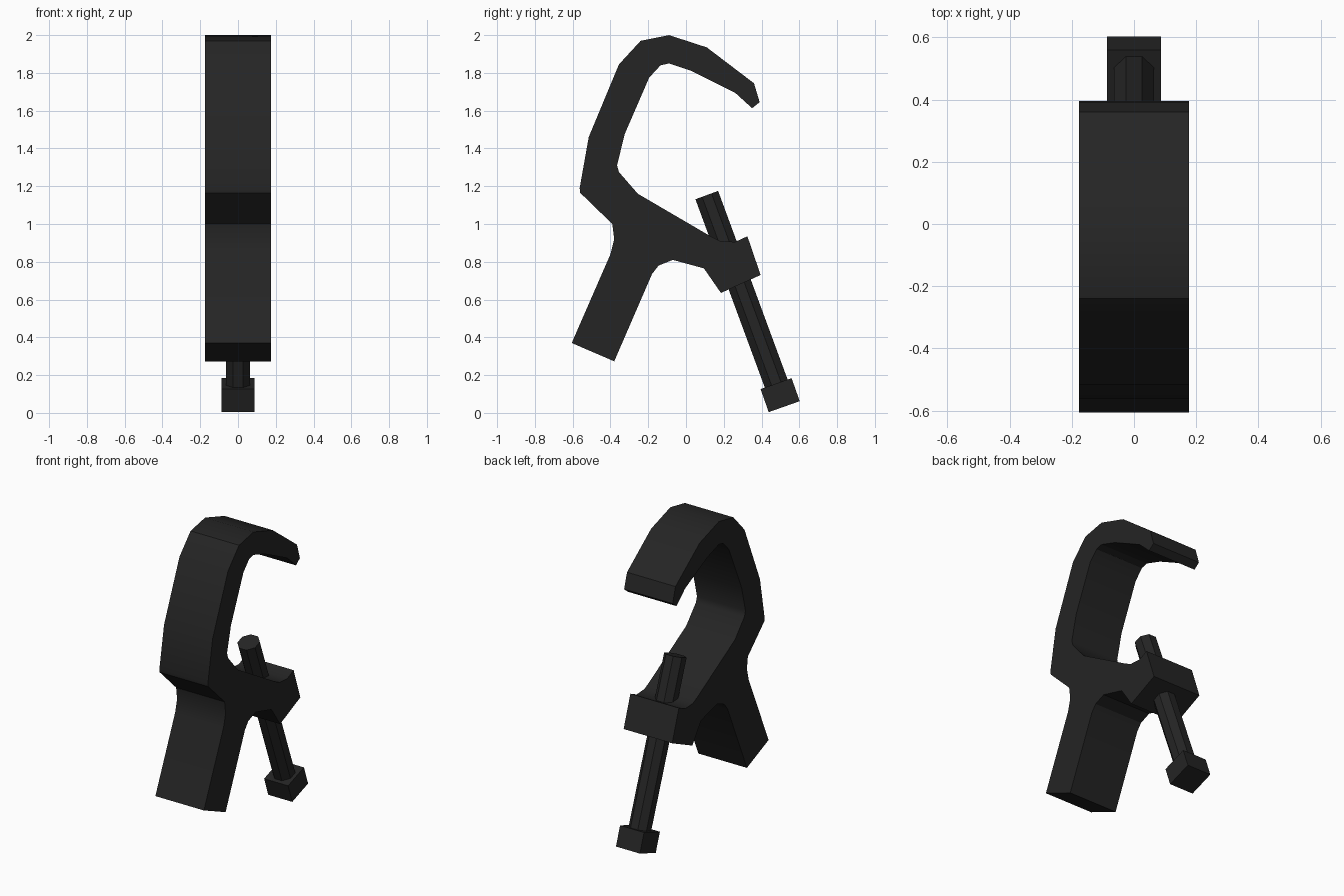
import bpy, bmesh, math
from mathutils import Matrix, Vector

cube = bpy.data.objects.get("Cube")
if cube:
    bpy.data.objects.remove(cube, do_unlink=True)

# Single black metal colour
black = bpy.data.materials.new("black_metal")
black.use_nodes = True
color = (0.018, 0.018, 0.018, 1)
black.diffuse_color = color
black.node_tree.nodes["Principled BSDF"].inputs["Base Color"].default_value = color


def add_object(name, bm):
    bmesh.ops.recalc_face_normals(bm, faces=bm.faces)
    mesh = bpy.data.meshes.new(name)
    bm.to_mesh(mesh)
    bm.free()
    mesh.materials.append(black)
    obj = bpy.data.objects.new(name, mesh)
    bpy.context.collection.objects.link(obj)
    bpy.ops.object.select_all(action='DESELECT')
    obj.select_set(True)
    bpy.context.view_layer.objects.active = obj
    bpy.ops.object.shade_smooth_by_angle(angle=math.radians(30))
    return obj


# Clamp body: side profile (y, z) extruded across the width
HALF_WIDTH = 0.176
leg_back = [(-.605, .37), (-.40, .84), (-.38, .92), (-.39, 1.0)]
hook_outer = [(-.56, 1.165), (-.563, 1.19), (-.515, 1.46), (-.355, 1.845),
              (-.24, 1.97), (-.09, 2.0), (.11, 1.935), (.36, 1.745)]
hook_inner = [(.39, 1.645), (.35, 1.613), (.26, 1.695), (.03, 1.81),
              (-.09, 1.85), (-.135, 1.84), (-.195, 1.775), (-.325, 1.475),
              (-.365, 1.31), (-.355, 1.275), (-.255, 1.16)]
screw_block = [(.13, .935), (.18, .91), (.26, .905), (.325, .935),
               (.395, .73), (.185, .635), (.095, .765)]
leg_front = [(-.07, .81), (-.145, .78), (-.18, .735), (-.38, .273)]

bm = bmesh.new()
outline = leg_back + hook_outer + hook_inner + screw_block + leg_front
face = bm.faces.new([bm.verts.new((-HALF_WIDTH, y, z)) for y, z in outline])
extruded = bmesh.ops.extrude_face_region(bm, geom=[face])
bmesh.ops.translate(bm, vec=(2 * HALF_WIDTH, 0, 0),
                    verts=[v for v in extruded["geom"] if isinstance(v, bmesh.types.BMVert)])
add_object("clamp_body", bm)


# Tilted bolt: octagonal shaft and square head on one axis
def add_bolt_part(name, sides, apothem, start, end):
    start, end = Vector(start), Vector(end)
    axis = end - start
    tilt = Matrix.Rotation(math.atan2(-axis.y, axis.z), 4, 'X')
    turn = Matrix.Rotation(math.pi / sides, 4, 'Z')
    radius = apothem / math.cos(math.pi / sides)
    bm = bmesh.new()
    bmesh.ops.create_cone(bm, cap_ends=True, segments=sides,
                          radius1=radius, radius2=radius, depth=axis.length,
                          matrix=Matrix.Translation((start + end) / 2) @ tilt @ turn)
    add_object(name, bm)


add_bolt_part("bolt_shaft", 8, 0.064, (0, .485, .135), (0, .11, 1.153))
add_bolt_part("bolt_head", 4, 0.087, (0, .52, .033), (0, .477, .155))
